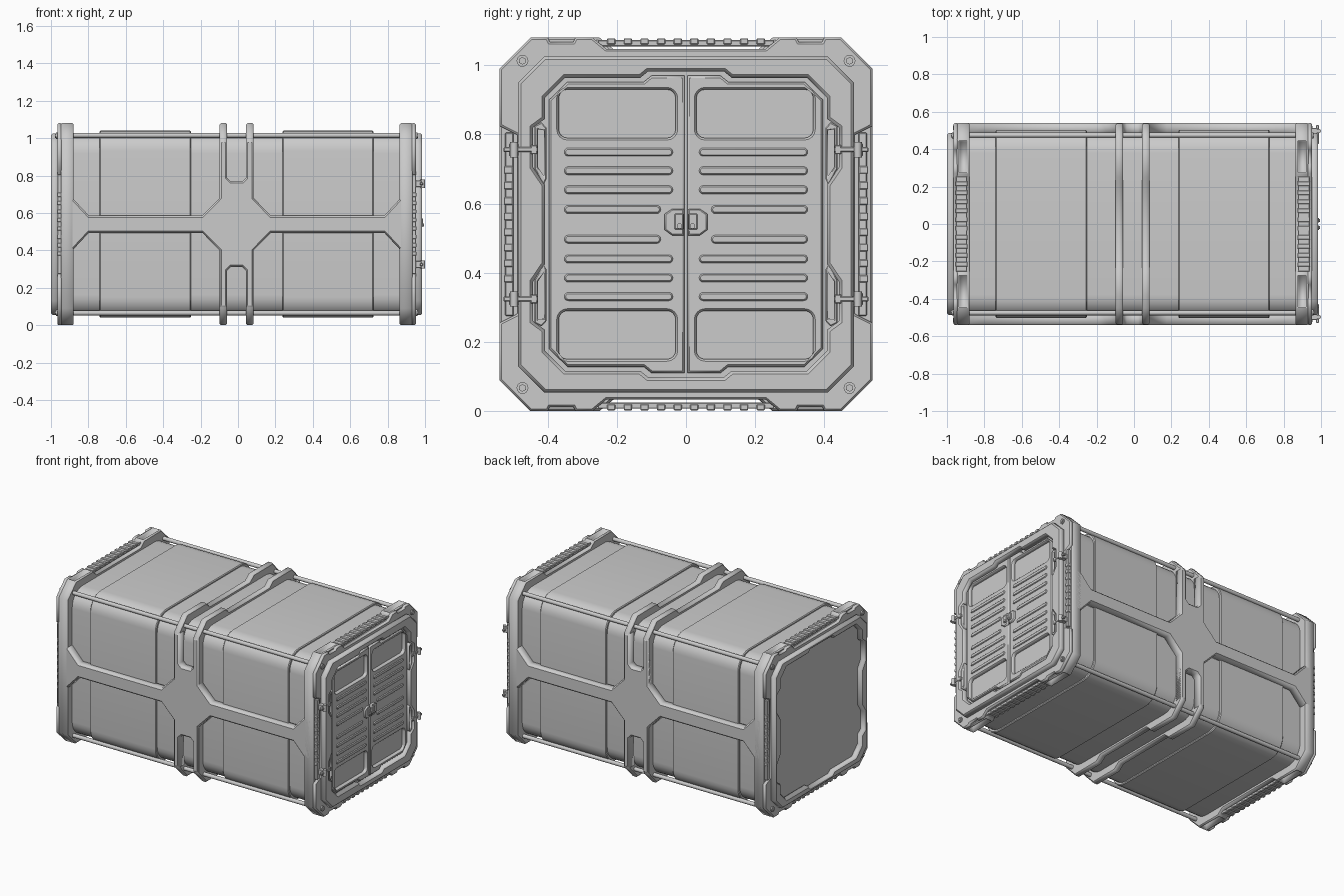
import bpy, bmesh, math
from mathutils import Matrix, Vector

if "Cube" in bpy.data.objects:
    bpy.data.objects.remove(bpy.data.objects["Cube"])

CX, ZC = -0.0075, 0.54          # centre of the box body
SIDES = (-1, 1)
ORIENT = {                      # profile (u, v, depth) to world axes
    'X': Matrix(((0, 0, 1, 0), (1, 0, 0, 0), (0, 1, 0, 0), (0, 0, 0, 1))),
    'Y': Matrix(((1, 0, 0, 0), (0, 0, -1, 0), (0, 1, 0, 0), (0, 0, 0, 1))),
    'Z': Matrix.Identity(4)}


def link(name, mesh, smooth=False):
    ob = bpy.data.objects.new(name, mesh)
    bpy.context.collection.objects.link(ob)
    ob.location = (CX, 0, ZC)
    if smooth:
        mesh.shade_smooth()
        mesh.set_sharp_from_angle(angle=math.radians(32))
    return ob


def sym4(q):
    """Mirror an upper right quarter outline into a closed loop."""
    right = q + [(u, -v) for u, v in reversed(q)]
    return right + [(-u, v) for u, v in reversed(right)]


def sym2(q):
    """Mirror an upper half outline downwards."""
    return q + [(u, -v) for u, v in reversed(q)]


def rrect(u0, u1, v0, v1, r, n=4):
    pts = []
    for k, (u, v) in enumerate(((u1 - r, v1 - r), (u0 + r, v1 - r), (u0 + r, v0 + r), (u1 - r, v0 + r))):
        for i in range(n + 1):
            a = math.pi / 2 * (k + i / n)
            pts.append((u + r * math.cos(a), v + r * math.sin(a)))
    return pts


def prism(name, loops, axis, lo, hi, bevel=0.006, smooth=False):
    """Extrude outline loops (inner ones are holes) along an axis with chamfered rims."""
    cu = bpy.data.curves.new(name, 'CURVE')
    cu.dimensions, cu.fill_mode = '2D', 'BOTH'
    cu.extrude = max(abs(hi - lo) / 2 - bevel, 0.0005)
    cu.bevel_depth, cu.bevel_resolution, cu.offset = bevel, 0, -bevel
    for pts in loops:
        sp = cu.splines.new('POLY')
        sp.points.add(len(pts) - 1)
        for p, (u, v) in zip(sp.points, pts):
            p.co = (u, v, 0, 1)
        sp.use_cyclic_u = True
    tmp = bpy.data.objects.new(name + "_curve", cu)
    bpy.context.collection.objects.link(tmp)
    dg = bpy.context.evaluated_depsgraph_get()
    me = bpy.data.meshes.new_from_object(tmp.evaluated_get(dg))
    bpy.data.objects.remove(tmp)
    off = {'X': Vector((1, 0, 0)), 'Y': Vector((0, 1, 0)), 'Z': Vector((0, 0, 1))}[axis] * (lo + hi) / 2
    me.transform(Matrix.Translation(off) @ ORIENT[axis])
    bm = bmesh.new()
    bm.from_mesh(me)
    bmesh.ops.remove_doubles(bm, verts=bm.verts, dist=0.00005)
    bmesh.ops.recalc_face_normals(bm, faces=bm.faces)
    bm.to_mesh(me)
    bm.free()
    return link(name, me, smooth)


def boxes(name, items):
    """One object made of (centre, size) boxes."""
    bm = bmesh.new()
    for c, s in items:
        bmesh.ops.create_cube(bm, size=1, matrix=Matrix.Translation(c) @ Matrix.Diagonal((*s, 1)))
    bmesh.ops.bevel(bm, geom=bm.edges[:], offset=0.0025, segments=1, affect='EDGES')
    me = bpy.data.meshes.new(name)
    bm.to_mesh(me)
    bm.free()
    return link(name, me)


def rod(name, c, r, length, axis='X', n=16):
    bm = bmesh.new()
    bmesh.ops.create_cone(bm, cap_ends=True, segments=n, radius1=r, radius2=r, depth=length,
                          matrix=Matrix.Translation(c) @ ORIENT[axis])
    me = bpy.data.meshes.new(name)
    bm.to_mesh(me)
    bm.free()
    return link(name, me, True)


# main rounded body and the two raised wrap panels
prism("body", [rrect(-.49, .49, -.488, .488, .11, 7)], 'X', -.93, .93, smooth=True)
for s in SIDES:
    prism("wrap_panel", [rrect(-.503, .503, -.5, .5, .11, 7)], 'X', s * .245, s * .732, .005, True)

# corner rails
for y in SIDES:
    for z in SIDES:
        rod("corner_rail", (0, y * .475, z * .475), .013, 1.8)

# central ribs with tall corners
rib = sym4([(.21, .507), (.25, .54), (.45, .54), (.536, .45)])
for s in SIDES:
    prism("centre_rib", [rib], 'X', s * .051, s * .091, .007)

# X shaped side plates with slots in the middle
brace = sym4([(.03, .228), (.05, .248), (.05, .445), (.091, .445), (.091, .14), (.183, .046),
              (.79, .046), (.873, .135), (.92, .135)])
for s in SIDES:
    prism("side_brace", [brace], 'Y', s * .48, s * .54, .009)

# end frames
corner = [(.23, .507), (.27, .54), (.45, .54), (.54, .45)]
outer = [(.23, .507), (.27, .54), (.32, .54), (.326, .528), (.394, .528), (.4, .54),
         (.45, .54), (.54, .45), (.54, .285), (.487, .258)]
rim = sym4([(.41, .486), (.486, .41)])
opening = [(.11, .442), (.132, .424), (.35, .424), (.408, .366), (.408, .305),
           (.442, .28), (.442, .165), (.408, .115)]
for s in SIDES:
    frame = prism("end_frame", [sym4(corner)], 'X', s * .872, s * .94, .006)
    bm = bmesh.new()
    bm.from_mesh(frame.data)
    tops = [f for f in bm.faces if abs(f.normal.z) > .9 and f.calc_area() > .004
            and .3 < abs(f.calc_center_median().y) < .42]
    bmesh.ops.inset_individual(bm, faces=tops, thickness=.008)
    bmesh.ops.inset_individual(bm, faces=tops, thickness=.004, depth=-.03)
    bm.to_mesh(frame.data)
    bm.free()
    prism("end_frame_face", [sym4(outer)], 'X', s * .935, s * .958, .006)
    k = 1 if s > 0 else 1.04
    prism("end_rim", [rim, sym4([(u * k, v * k) for u, v in opening])], 'X', s * .95, s * .992, .009)

    for a in SIDES:
        # ridged grips above, below and on both sides of the frame
        boxes("grip_bar", [((s * .915, 0, a * .524), (.06, .51, .018))] +
              [((s * .915, (i - 4.5) * .048, a * .529), (.066, .024, .018)) for i in range(10)])
        boxes("side_grip", [((s * .947, a * .511, 0), (.022, .024, .53))] +
              [((s * .949, a * .514, (i - 3.5) * .045), (.024, .026, .022)) for i in range(8)])
        # corner bolts
        for b in SIDES:
            rod("corner_bolt", (s * .958, a * .473, b * .473), .017, .016)
            rod("corner_bolt_core", (s * .96, a * .473, b * .473), .011, .022, n=6)

# double doors with sunken pockets, louvres and latch on the right end
for a in SIDES:
    leaf = sym2([(.004, .43), (.1, .43), (.122, .412), (.343, .412), (.396, .36)])
    holes = [rrect(.03, .368, *v, .025) for v in ((.25, .39), (-.39, -.25))]
    prism("door_leaf", [[(a * u, v) for u, v in lp] for lp in [leaf] + holes], 'X', .95, .979, .006)
    for v in (.043, .1, .155, .209):
        for b in SIDES:
            u0 = .073 if v < .05 else .038
            prism("door_louvre", [[(a * u, w) for u, w in rrect(u0, .352, b * v - .012, b * v + .012, .0115)]],
                  'X', .975, .984, .004)
    latch = [(.006, .045), (.04, .045), (.062, .03), (.062, -.016), (.04, -.032), (.006, -.032)]
    prism("latch_plate", [[(a * u, v) for u, v in latch]], 'X', .97, .989, .004)
    boxes("latch_catch", [((.99, a * .02, .008), (.012, .026, .046))])
    rod("latch_pin", (.993, a * .019, -.005), .008, .016, n=10)
    for b in SIDES:
        # angular finger guard and hinge
        guard = [(.404, .28), (.418, .295), (.438, .285), (.438, .16), (.412, .115), (.404, .13)]
        gap = [(.411, .272), (.428, .275), (.428, .165), (.411, .14)]
        prism("finger_guard", [[(a * u, b * v) for u, v in lp] for lp in (guard, gap)], 'X', .955, .986, .003)
        boxes("hinge_arm", [((.988, a * .478, b * .216), (.016, .1, .014)),
                            ((.985, a * .44, b * .216), (.022, .02, .026)),
                            ((.972, a * .498, b * .216), (.034, .028, .036))])
        rod("hinge_barrel", (.996, a * .497, b * .216), .0115, .044, 'Z', 12)
